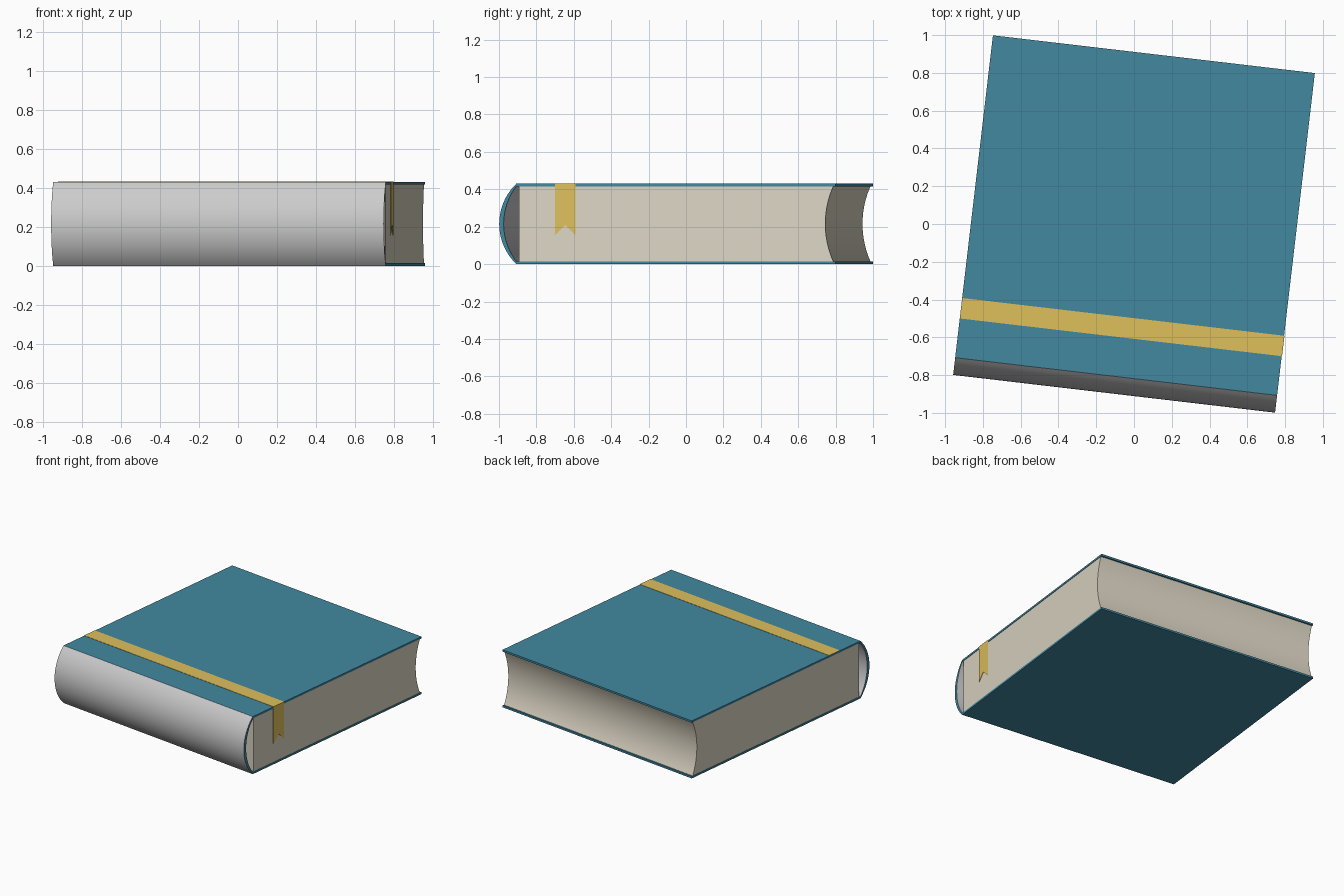
import bpy, bmesh
from math import sin, cos, asin, radians

if "Cube" in bpy.data.objects:
    bpy.data.objects.remove(bpy.data.objects["Cube"])

W, BACK, HINGE, H, T = 0.858, 0.905, -0.813, 0.43, 0.014
TURN = radians(-6.68)


def material(name, rgb):
    m = bpy.data.materials.new(name)
    m.diffuse_color = (*rgb, 1)
    m.use_nodes = True
    m.node_tree.nodes["Principled BSDF"].inputs["Base Color"].default_value = m.diffuse_color
    return m


teal = material("teal", (0.054, 0.246, 0.352))
paper = material("paper", (0.72, 0.67, 0.55))
gold = material("gold", (0.73, 0.53, 0.107))
grey = material("grey", (0.8, 0.8, 0.8))


def arc(v_end, v_mid, z0, z1, n=20):
    """Points (v, z) of a circular arc from z0 up to z1 bulging to v_mid."""
    h, s = (z1 - z0) / 2, abs(v_mid - v_end)
    r = (h * h + s * s) / (2 * s)
    a, d = asin(h / r), 1 if v_mid > v_end else -1
    cv, cz = v_mid - d * r, (z0 + z1) / 2
    angles = [-a + 2 * a * i / n for i in range(n + 1)]
    return [(cv + d * r * cos(t), cz + r * sin(t)) for t in angles]


def extrude_profile(name, profile, u0, u1, mats, side_mat=0):
    """Sweep a closed (v, z) profile along the spine direction."""
    bm = bmesh.new()
    cap = bm.faces.new([bm.verts.new((u0, v, z)) for v, z in profile])
    ext = bmesh.ops.extrude_face_region(bm, geom=[cap], use_keep_orig=True)
    for g in ext["geom"]:
        if isinstance(g, bmesh.types.BMVert):
            g.co.x = u1
    bmesh.ops.recalc_face_normals(bm, faces=bm.faces)
    for f in bm.faces:
        f.material_index = side_mat if abs(f.normal.x) < 0.5 else 0
    me = bpy.data.meshes.new(name)
    bm.to_mesh(me)
    bm.free()
    ob = bpy.data.objects.new(name, me)
    bpy.context.collection.objects.link(ob)
    for m in mats:
        me.materials.append(m)
    ob.rotation_euler.z = TURN
    bpy.context.view_layer.objects.active = ob
    bpy.ops.object.select_all(action='DESELECT')
    ob.select_set(True)
    bpy.ops.object.shade_smooth_by_angle(angle=radians(30))
    return ob


def rect(v0, v1, z0, z1):
    return [(v0, z0), (v1, z0), (v1, z1), (v0, z1)]


# Two cover boards
for name, z in (("bottom_cover", 0), ("top_cover", H - T)):
    extrude_profile(name, rect(HINGE, BACK, z, z + T), -W, W, [teal])

# Rounded hollow spine: grey surfaces, teal ends
outer = arc(HINGE, -BACK, 0, H)
inner = arc(HINGE, -BACK + 0.024, T, H - T)
extrude_profile("spine", outer + inner[::-1], -W, W, [teal, grey], 1)

# Page block with a concave fore edge
fore_edge = arc(0.893, 0.85, T, H - T)
extrude_profile("pages", [(-0.8, H - T), (-0.8, T)] + fore_edge, -W + 0.003, W - 0.003, [paper])

# Gold band across the top cover, and its notched tail hanging over the side
B0, B1, E = -0.604, -0.495, 0.002
extrude_profile("ribbon_band", rect(B0, B1, H - E, H + E), -W, W + E, [gold])
tail = [(B0, H + E), (B0, 0.155), ((B0 + B1) / 2, 0.21), (B1, 0.155), (B1, H + E)]
extrude_profile("ribbon_tail", tail, W - 0.001, W + E, [gold])
